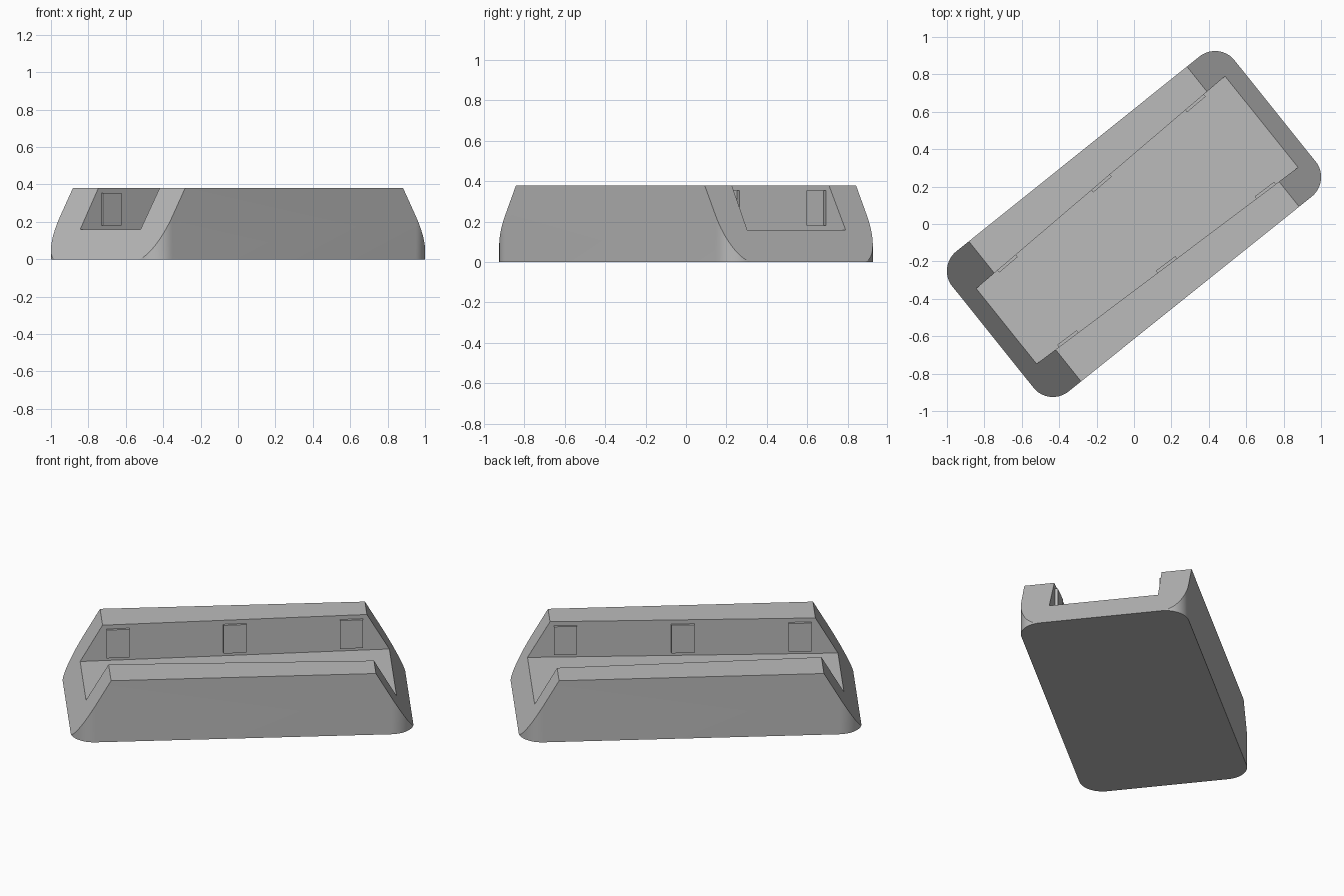
import bpy, bmesh, math
from mathutils import Matrix, Vector

if "Cube" in bpy.data.objects:
    bpy.data.objects.remove(bpy.data.objects["Cube"])

TURN = Matrix.Rotation(math.radians(38.7), 4, 'Z')
HALF_L, HALF_W, RADIUS, HEIGHT = 0.967, 0.48, 0.134, 0.38
FLOOR = 0.16
TILT = math.radians(30)          # lean of the sloping ends

grey = bpy.data.materials.new("plain grey")
grey.diffuse_color = (0.5, 0.5, 0.5, 1)
grey.use_nodes = True
grey.node_tree.nodes["Principled BSDF"].inputs["Base Color"].default_value = grey.diffuse_color


def slot_half_width(u):
    """Slot widens slightly from one end to the other."""
    return 0.285 + 0.031 * u


def add_object(name, bm):
    bmesh.ops.recalc_face_normals(bm, faces=bm.faces)
    mesh = bpy.data.meshes.new(name)
    bm.to_mesh(mesh)
    bm.free()
    mesh.materials.append(grey)
    obj = bpy.data.objects.new(name, mesh)
    bpy.context.collection.objects.link(obj)
    obj.matrix_world = TURN
    return obj


def prism(outline, z0, z1):
    bm = bmesh.new()
    face = bm.faces.new([bm.verts.new((x, y, z0)) for x, y in outline])
    top = bmesh.ops.extrude_face_region(bm, geom=[face])["geom"]
    bmesh.ops.translate(bm, vec=(0, 0, z1 - z0),
                        verts=[v for v in top if isinstance(v, bmesh.types.BMVert)])
    return bm


# Body: rounded block with both ends sliced to a slope
STEPS = 16
outline = []
for k, (sx, sy) in enumerate([(1, 1), (-1, 1), (-1, -1), (1, -1)]):
    for i in range(STEPS + 1):
        a = math.radians(90) * (k + i / STEPS)
        outline.append((sx * (HALF_L - RADIUS) + RADIUS * math.cos(a),
                        sy * (HALF_W - RADIUS) + RADIUS * math.sin(a)))
bm = prism(outline, 0, HEIGHT)
for s in (1, -1):
    cut = bmesh.ops.bisect_plane(
        bm, geom=bm.verts[:] + bm.edges[:] + bm.faces[:], dist=1e-5,
        plane_co=(s * (HALF_L - 0.0005), 0, 0),
        plane_no=(s * math.cos(TILT), 0, math.sin(TILT)), clear_outer=True)
    rim = [e for e in cut["geom_cut"] if isinstance(e, bmesh.types.BMEdge)]
    bmesh.ops.holes_fill(bm, edges=rim)
body = add_object("body", bm)

# Tapered slot cut through the full length
a, b = slot_half_width(-1.2), slot_half_width(1.2)
cutter = add_object("slot_cutter", prism([(-1.2, -a), (1.2, -b), (1.2, b), (-1.2, a)], FLOOR, 0.6))
cutter.hide_render = True
mod = body.modifiers.new("slot", 'BOOLEAN')
mod.operation, mod.solver, mod.object = 'DIFFERENCE', 'EXACT', cutter
bpy.context.view_layer.objects.active = body
body.select_set(True)
cutter.select_set(False)
bpy.ops.object.modifier_apply(modifier=mod.name)
bpy.data.objects.remove(cutter)
bpy.ops.object.shade_smooth_by_angle(angle=math.radians(20))

# Grip pads: three thin blocks on each slot wall
THICK, LENGTH = 0.015, 0.13
for side, label in ((1, "back"), (-1, "front")):
    for n, u in enumerate((-0.66, 0, 0.66), 1):
        u0, u1 = u - LENGTH / 2, u + LENGTH / 2
        w0, w1 = slot_half_width(u0), slot_half_width(u1)
        pad = [(u0, side * (w0 - THICK)), (u1, side * (w1 - THICK)),
               (u1, side * (w1 + 0.01)), (u0, side * (w0 + 0.01))]
        add_object(f"{label}_grip_pad_{n}", prism(pad, 0.18, 0.355))
